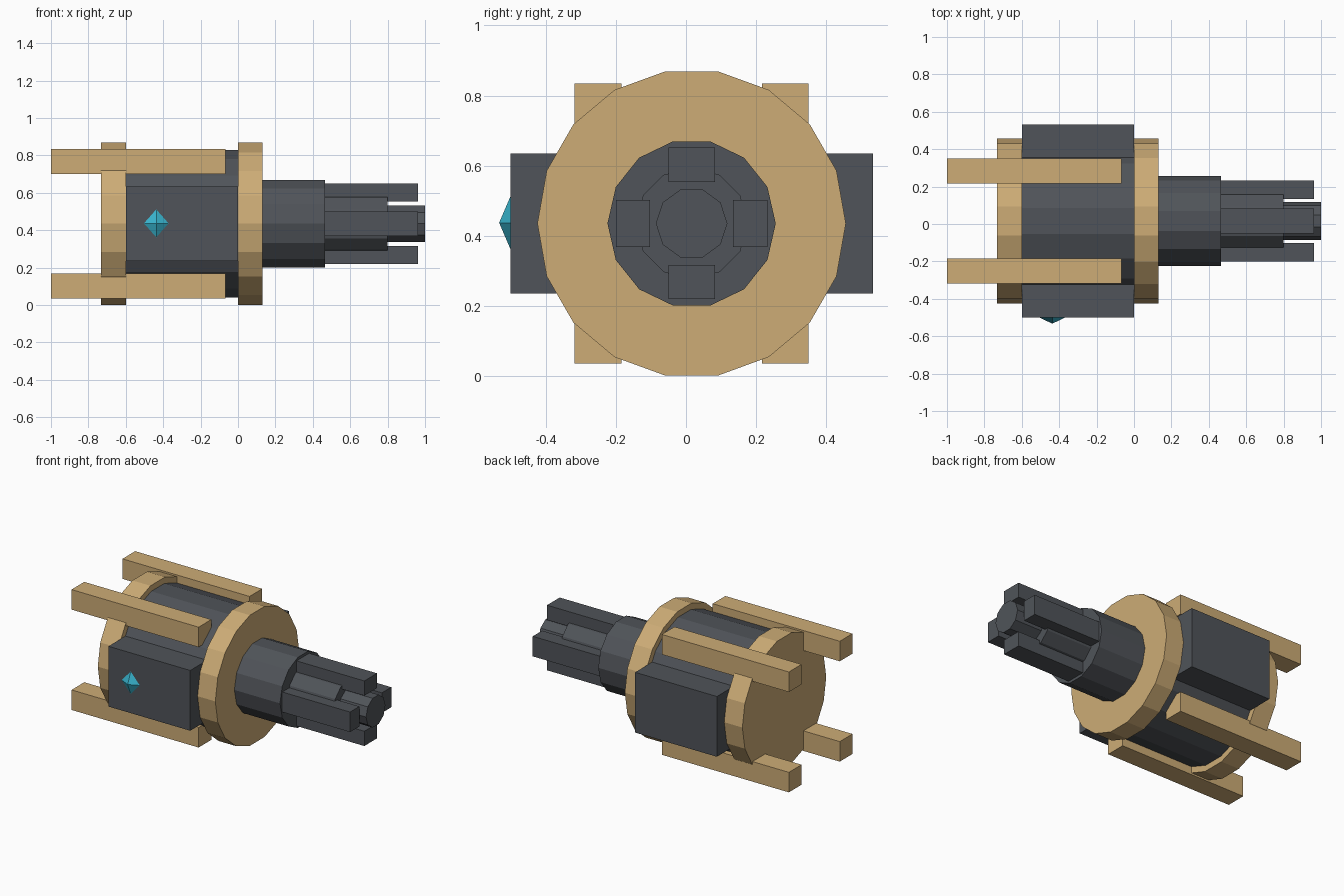
import bpy, bmesh, math
from mathutils import Matrix

if "Cube" in bpy.data.objects:
    bpy.data.objects.remove(bpy.data.objects["Cube"])

CY, CZ = 0.016, 0.435  # common axis, running along x


def material(name, rgb):
    m = bpy.data.materials.new(name)
    m.diffuse_color = (*rgb, 1)
    m.use_nodes = True
    m.node_tree.nodes["Principled BSDF"].inputs["Base Color"].default_value = m.diffuse_color
    return m


TAN = material("tan", (0.61, 0.413, 0.181))
GREY = material("dark grey", (0.08, 0.088, 0.1))
TEAL = material("teal", (0.04, 0.46, 0.62))


def finish(name, bm, mat):
    bmesh.ops.recalc_face_normals(bm, faces=bm.faces)
    mesh = bpy.data.meshes.new(name)
    bm.to_mesh(mesh)
    bm.free()
    mesh.materials.append(mat)
    bpy.context.collection.objects.link(bpy.data.objects.new(name, mesh))


def drum(name, x0, x1, radius, sides, mat):
    """Flat-sided cylinder along x with one corner pointing to +y."""
    bm = bmesh.new()
    rings = []
    for x in (x0, x1):
        rings.append([bm.verts.new((x, CY + radius * math.cos(a), CZ + radius * math.sin(a)))
                      for a in (2 * math.pi * i / sides for i in range(sides))])
    a, b = rings
    bm.faces.new(a)
    bm.faces.new(b)
    for i in range(sides):
        j = (i + 1) % sides
        bm.faces.new((a[i], a[j], b[j], b[i]))
    finish(name, bm, mat)


def box(name, x0, x1, dy, dz, sy, sz, mat):
    """Box along x, offset dy, dz from the axis."""
    bm = bmesh.new()
    place = (Matrix.Translation(((x0 + x1) / 2, CY + dy, CZ + dz))
             @ Matrix.Diagonal((x1 - x0, sy, sz, 1)))
    bmesh.ops.create_cube(bm, size=1, matrix=place)
    finish(name, bm, mat)


# Main body between two flanges
drum("body", -0.6, 0.0, 0.4, 18, GREY)
drum("rear_flange", -0.733, -0.6, 0.44, 18, TAN)
drum("front_flange", 0.0, 0.13, 0.44, 18, TAN)

# Stepped nozzle
drum("nozzle_base", 0.13, 0.465, 0.24, 14, GREY)
drum("nozzle_middle", 0.465, 0.8, 0.16, 12, GREY)
drum("nozzle_tip", 0.8, 1.0, 0.102, 10, GREY)

# Four prongs around the nozzle
for s in (-1, 1):
    box("side_prong", 0.465, 0.963, s * 0.167, 0, 0.098, 0.133, GREY)
    box("upright_prong", 0.465, 0.963, 0, s * 0.167, 0.133, 0.098, GREY)

# Side housings and corner rails
for s in (-1, 1):
    box("side_housing", -0.6, 0.0, s * 0.367, 0, 0.3, 0.4, GREY)
    for t in (-1, 1):
        box("corner_rail", -1.0, -0.067, s * 0.267, t * 0.333, 0.133, 0.133, TAN)

# Gem set in the front housing
bm = bmesh.new()
gx, gy, gz = -0.437, -0.5, 0.437
tip = bm.verts.new((gx, gy - 0.033, gz))
back = bm.verts.new((gx, gy + 0.033, gz))
rim = [bm.verts.new((gx + x, gy, gz + z))
       for x, z in ((0.068, 0), (0, 0.077), (-0.068, 0), (0, -0.077))]
for i in range(4):
    bm.faces.new((rim[i - 1], rim[i], tip))
    bm.faces.new((rim[i], rim[i - 1], back))
finish("gem", bm, TEAL)
